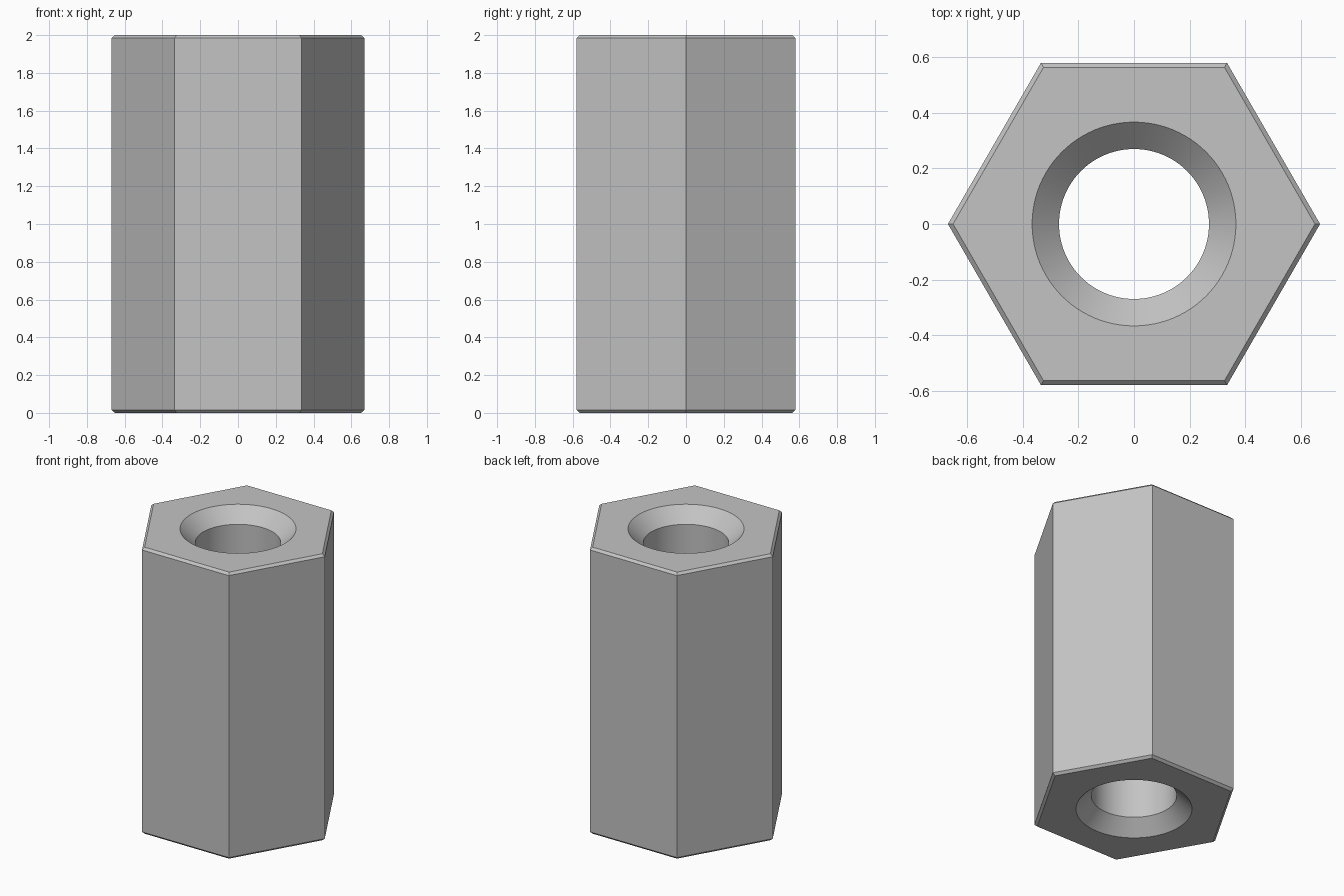
import bpy
import bmesh
from math import cos, sin, pi, radians

cube = bpy.data.objects.get("Cube")
if cube:
    bpy.data.objects.remove(cube, do_unlink=True)

HEIGHT = 2.0
HEX_RADIUS = 0.67
CHAMFER = 0.016
BORE_RADIUS = 0.27
SINK_RADIUS = 0.367
SINK_DEPTH = 0.095
BORE_SIDES = 96

steel = bpy.data.materials.new("Grey Steel")
grey = (0.55, 0.55, 0.55, 1.0)
steel.diffuse_color = grey
steel.use_nodes = True
steel.node_tree.nodes["Principled BSDF"].inputs["Base Color"].default_value = grey


def ring(bm, radius, z, sides):
    """Closed loop of vertices, first corner on +x."""
    angles = [2 * pi * i / sides for i in range(sides)]
    return [bm.verts.new((radius * cos(a), radius * sin(a), z)) for a in angles]


def wall(bm, profile, sides):
    """Skin of stacked rings from (radius, z) pairs; returns the rings."""
    rings = [ring(bm, r, z, sides) for r, z in profile]
    for low, high in zip(rings, rings[1:]):
        for i in range(sides):
            j = (i + 1) % sides
            bm.faces.new((low[i], low[j], high[j], high[i]))
    return rings


def loop_edges(bm, loop):
    return [bm.edges.get((a, b)) for a, b in zip(loop, loop[1:] + loop[:1])]


bm = bmesh.new()

# Hexagonal outside with chamfered ends
inset_radius = HEX_RADIUS - CHAMFER / cos(pi / 6)
outside = wall(bm, [(inset_radius, 0), (HEX_RADIUS, CHAMFER),
                    (HEX_RADIUS, HEIGHT - CHAMFER), (inset_radius, HEIGHT)], 6)

# Round through bore, countersunk at both ends
bore = wall(bm, [(SINK_RADIUS, 0), (BORE_RADIUS, SINK_DEPTH),
                 (BORE_RADIUS, HEIGHT - SINK_DEPTH), (SINK_RADIUS, HEIGHT)], BORE_SIDES)

# Flat end faces between hexagon and bore
for end in (0, -1):
    edges = loop_edges(bm, outside[end]) + loop_edges(bm, bore[end])
    bmesh.ops.triangle_fill(bm, edges=edges, use_beauty=True)

bmesh.ops.recalc_face_normals(bm, faces=bm.faces)
mesh = bpy.data.meshes.new("hex_spacer")
bm.to_mesh(mesh)
bm.free()
mesh.materials.append(steel)

spacer = bpy.data.objects.new("hex_spacer", mesh)
bpy.context.collection.objects.link(spacer)
bpy.ops.object.select_all(action='DESELECT')
spacer.select_set(True)
bpy.context.view_layer.objects.active = spacer
bpy.ops.object.shade_smooth_by_angle(angle=radians(25))
